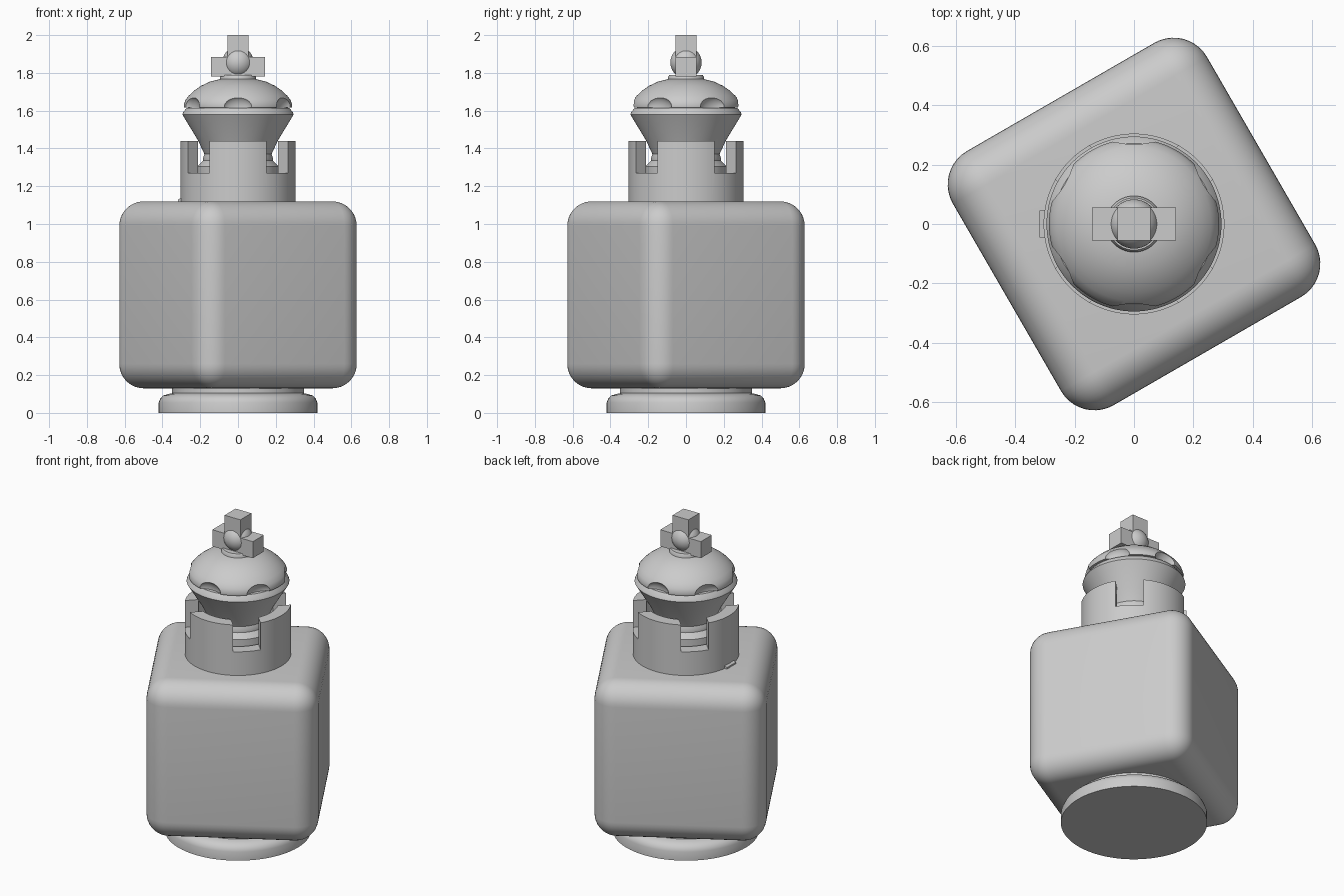
import bpy, bmesh
from math import sin, cos, pi, radians

if "Cube" in bpy.data.objects:
    bpy.data.objects.remove(bpy.data.objects["Cube"])


def finish(ob, angle=35):
    bpy.ops.object.select_all(action='DESELECT')
    ob.select_set(True)
    bpy.context.view_layer.objects.active = ob
    bpy.ops.object.shade_smooth_by_angle(angle=radians(angle))


def add_mesh(name, bm):
    bmesh.ops.recalc_face_normals(bm, faces=bm.faces)
    me = bpy.data.meshes.new(name)
    bm.to_mesh(me)
    bm.free()
    ob = bpy.data.objects.new(name, me)
    bpy.context.collection.objects.link(ob)
    return ob


def lathe(name, profile, n=96):
    """Spin a profile that starts and ends on the z axis."""
    bm = bmesh.new()
    rings = []
    for r, z in profile:
        if r == 0:
            rings.append([bm.verts.new((0, 0, z))])
        else:
            rings.append([bm.verts.new((r * cos(2 * pi * i / n), r * sin(2 * pi * i / n), z))
                          for i in range(n)])
    for a, b in zip(rings, rings[1:]):
        for i in range(n):
            j = (i + 1) % n
            if len(a) == 1:
                bm.faces.new((a[0], b[j], b[i]))
            elif len(b) == 1:
                bm.faces.new((a[i], a[j], b[0]))
            else:
                bm.faces.new((a[i], a[j], b[j], b[i]))
    return add_mesh(name, bm)


def box(name, lo, hi, rot=0):
    bm = bmesh.new()
    bmesh.ops.create_cube(bm, size=1)
    for v in bm.verts:
        v.co = [(l + h) / 2 + c * (h - l) for l, h, c in zip(lo, hi, v.co)]
    ob = add_mesh(name, bm)
    ob.rotation_euler.z = rot
    return ob


def ball(name, loc, scale, rot=0):
    bm = bmesh.new()
    bmesh.ops.create_uvsphere(bm, u_segments=40, v_segments=24, radius=1)
    ob = add_mesh(name, bm)
    ob.location, ob.scale, ob.rotation_euler.z = loc, scale, rot
    return ob


def cut(ob, cutters):
    bpy.context.view_layer.objects.active = ob
    for c in cutters:
        m = ob.modifiers.new("cut", 'BOOLEAN')
        m.operation, m.solver, m.object = 'DIFFERENCE', 'EXACT', c
        bpy.ops.object.modifier_apply(modifier=m.name)
        bpy.data.objects.remove(c)


# Round foot
finish(lathe("foot", [(0, 0), (0.42, 0), (0.42, 0.055), (0.412, 0.075), (0.395, 0.092),
                      (0.37, 0.1), (0.35, 0.104), (0.35, 0.2), (0, 0.2)]))

# Rounded cube body, turned 30 degrees
body = box("body", (-0.495, -0.495, 0.13), (0.495, 0.495, 1.12), radians(30))
bev = body.modifiers.new("round", 'BEVEL')
bev.width, bev.segments = 0.13, 10
bpy.context.view_layer.objects.active = body
bpy.ops.object.modifier_apply(modifier="round")
finish(body)

# Collar with four diagonal notches
collar = lathe("collar", [(0, 1.08), (0.305, 1.08), (0.305, 1.44), (0.232, 1.44),
                          (0.232, 1.25), (0, 1.25)])
cut(collar, [box("notch", (-0.5, -0.08, 1.27), (0.5, 0.08, 1.6), radians(a)) for a in (45, 135)])
finish(collar)

# Small tab at the collar's left side
tab = box("collar_tab", (-0.318, -0.045, 1.08), (-0.28, 0.045, 1.15))
for v in tab.data.vertices:
    if v.co.z > 1.1 and v.co.x < -0.3:
        v.co.z = 1.13

# Flared head on its ring
finish(lathe("head_cup", [(0, 1.24), (0.215, 1.24), (0.215, 1.305), (0.185, 1.335), (0.185, 1.35),
                          (0.178, 1.37), (0.21, 1.44), (0.295, 1.58), (0.29, 1.592),
                          (0.272, 1.614), (0, 1.614)], 96), 25)

# Dome with six scallops around its edge
dome = lathe("dome", [(0, 1.6), (0.265, 1.6), (0.265, 1.616), (0.285, 1.616), (0.287, 1.63),
                      (0.279, 1.655), (0.26, 1.68), (0.232, 1.706), (0.195, 1.732),
                      (0.15, 1.753), (0.1, 1.766), (0.05, 1.772), (0, 1.774)])
cut(dome, [ball("scallop", (0.295 * cos(a), 0.295 * sin(a), 1.617), (0.045, 0.08, 0.062), a)
           for a in (radians(30 + 60 * i) for i in range(6))])
finish(dome)

# Finial: button, ball and block cross
finish(lathe("finial_button", [(0, 1.75), (0.095, 1.75), (0.095, 1.778), (0.088, 1.79), (0, 1.79)]))
finish(ball("finial_ball", (0, 0, 1.855), (0.083, 0.083, 0.083)))
box("cross_upright", (-0.055, -0.055, 1.775), (0.055, 0.055, 2.0))
box("cross_arm", (-0.142, -0.055, 1.78), (0.142, 0.055, 1.885))
